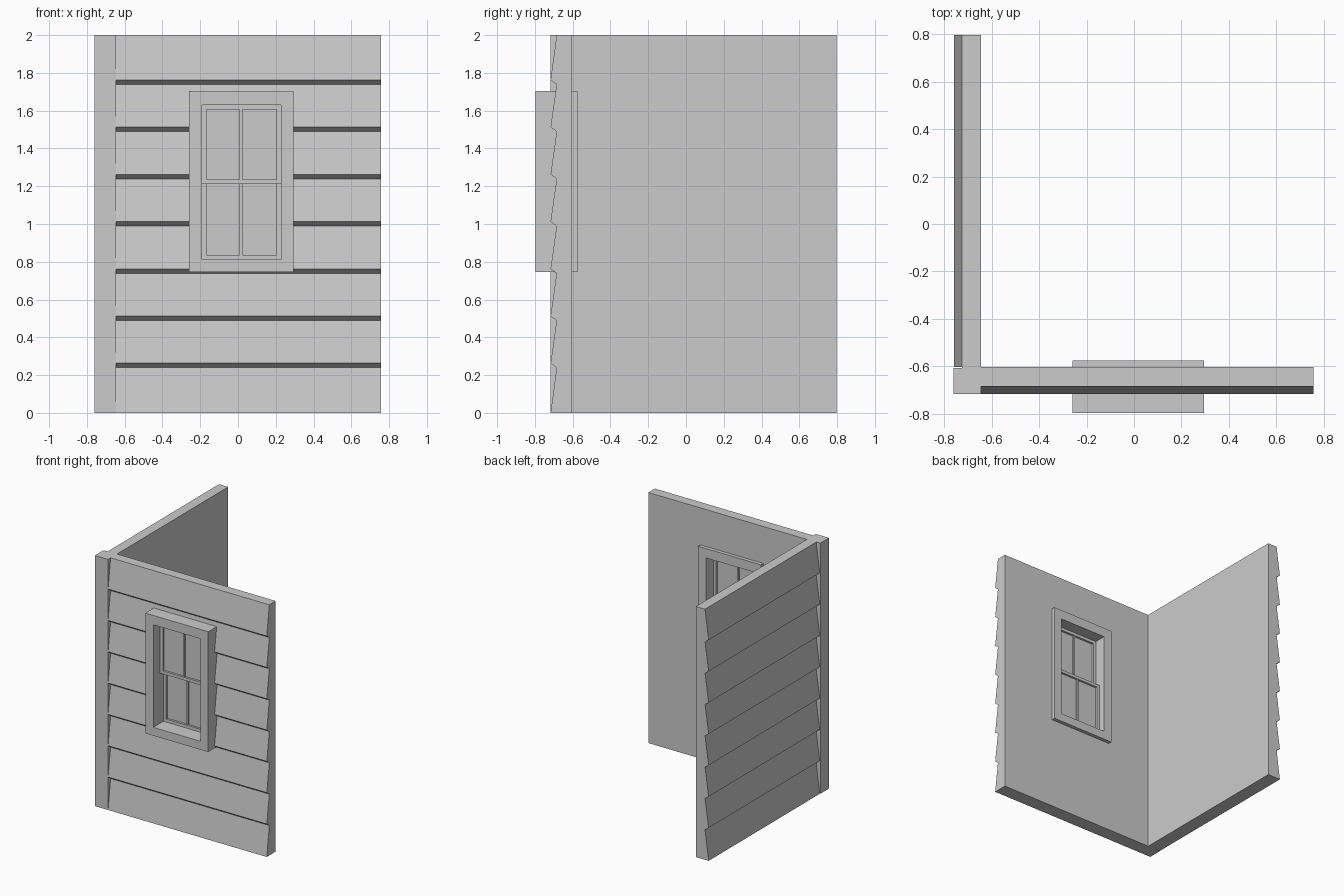
import bpy, bmesh
from mathutils import Vector

if "Cube" in bpy.data.objects:
    bpy.data.objects.remove(bpy.data.objects["Cube"])


def make_object(name, verts, faces):
    mesh = bpy.data.meshes.new(name)
    mesh.from_pydata(verts, [], faces)
    bm = bmesh.new()
    bm.from_mesh(mesh)
    bmesh.ops.recalc_face_normals(bm, faces=bm.faces)
    bm.to_mesh(mesh)
    bm.free()
    obj = bpy.data.objects.new(name, mesh)
    bpy.context.collection.objects.link(obj)
    return obj


def prism(name, profile, direction):
    """Extrude a closed loop of 3D points along a direction."""
    n = len(profile)
    d = Vector(direction)
    verts = [Vector(p) for p in profile] + [Vector(p) + d for p in profile]
    faces = [range(n), range(n, 2 * n)]
    faces += [(i, (i + 1) % n, n + (i + 1) % n, n + i) for i in range(n)]
    return make_object(name, verts, [tuple(f) for f in faces])


def box(name, x0, x1, y0, y1, z0, z1):
    return prism(name, [(x0, y0, z0), (x1, y0, z0), (x1, y1, z0), (x0, y1, z0)],
                 (0, 0, z1 - z0))


def frame(name, outer, inner, y0, y1):
    """Rectangular ring; outer and inner are (x0, x1, z0, z1)."""
    verts = []
    for y in (y0, y1):
        for x0, x1, z0, z1 in (outer, inner):
            verts += [(x0, y, z0), (x1, y, z0), (x1, y, z1), (x0, y, z1)]
    faces = []
    for i in range(4):
        j = (i + 1) % 4
        faces += [(i, j, 4 + j, 4 + i), (8 + i, 8 + j, 12 + j, 12 + i),
                  (i, j, 8 + j, 8 + i), (4 + i, 4 + j, 12 + j, 12 + i)]
    return make_object(name, verts, faces)


# Clapboard profile as (depth from the inner wall face, height)
BOARDS, PITCH = 8, 0.25
siding = [(0, 2), (0, 0), (0.113, 0)]
for i in range(1, BOARDS):
    z = i * PITCH
    siding += [(0.081, z - 0.011), (0.113, z + 0.013)]
siding.append((0.081, 2))

IN_X, IN_Y = -0.645, -0.604

# Walls and corner post
front_wall = prism("front_wall", [(IN_X, IN_Y - d, z) for d, z in siding],
                   (0.756 - IN_X, 0, 0))
prism("left_wall", [(IN_X - d, IN_Y, z) for d, z in siding], (0, 0.797 - IN_Y, 0))
box("corner_post", -0.761, IN_X, -0.717, IN_Y - 0.004, 0, 2)
box("corner_post_infill", -0.725, IN_X, IN_Y - 0.004, IN_Y, 0, 2)

# Window opening through the front wall
cutter = box("window_cutter", -0.22, 0.255, -0.9, -0.5, 0.78, 1.67)
cutter.hide_render = True
cutter.hide_viewport = True
cutter.display_type = 'WIRE'
cut = front_wall.modifiers.new("opening", 'BOOLEAN')
cut.object = cutter
cut.operation = 'DIFFERENCE'
cut.solver = 'EXACT'

# Window casing
frame("window_casing", (-0.26, 0.295, 0.745, 1.705), (-0.19, 0.228, 0.812, 1.63),
      -0.797, -0.575)


# Sashes: frame, centre bar and glass
def sash(name, z0, z1, y0, y1):
    x0, x1, w = -0.19, 0.228, 0.024
    mid, yc = (x0 + x1) / 2 - 0.003, (y0 + y1) / 2
    frame(name + "_frame", (x0, x1, z0, z1), (x0 + w, x1 - w, z0 + w, z1 - w), y0, y1)
    box(name + "_bar", mid - 0.007, mid + 0.007, y0 + 0.005, y1 - 0.005, z0 + w, z1 - w)
    box(name + "_glass", x0 + w, x1 - w, yc - 0.003, yc + 0.003, z0 + w, z1 - w)


sash("upper_sash", 1.211, 1.63, -0.71, -0.671)
sash("lower_sash", 0.812, 1.235, -0.67, -0.631)
